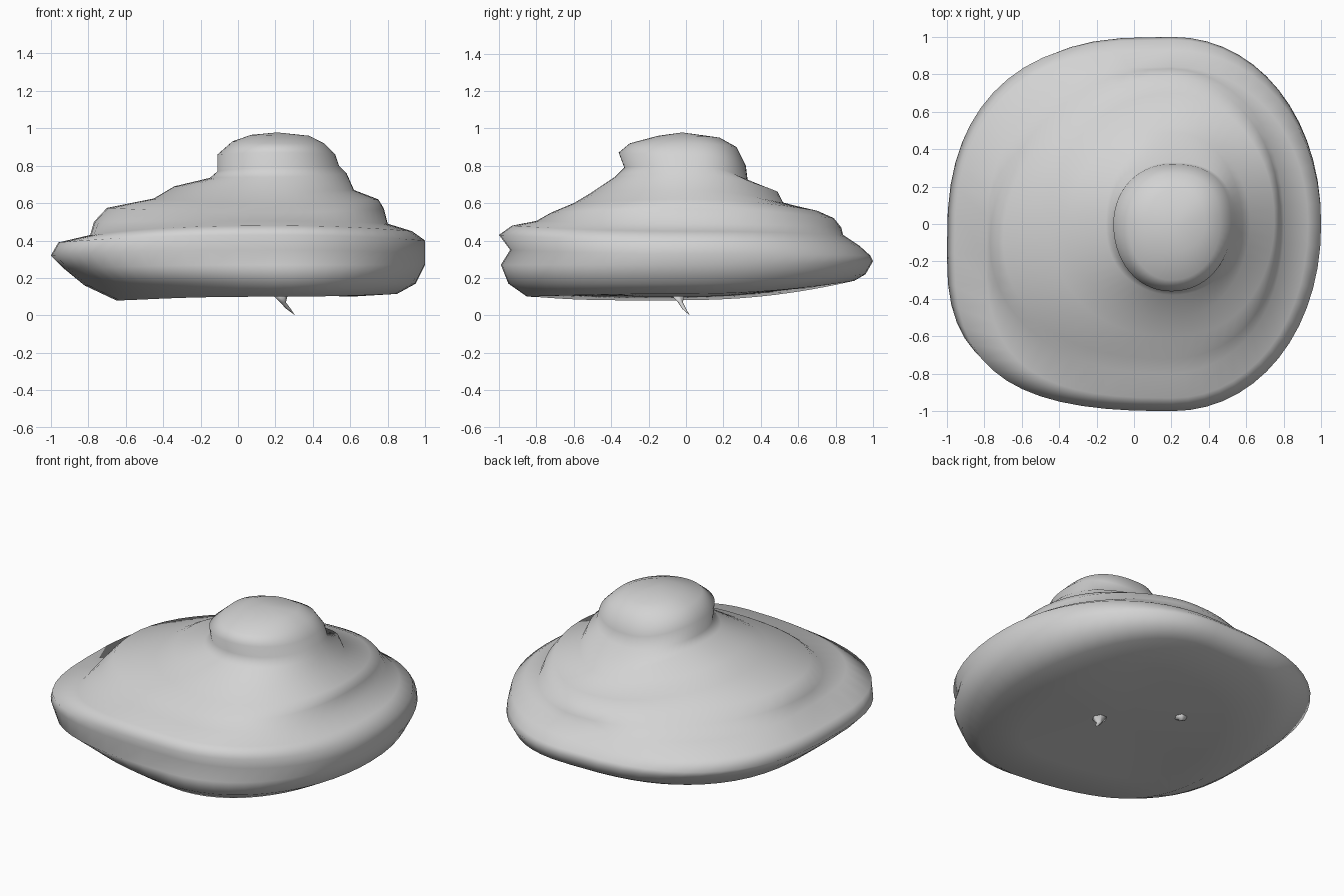
import bpy, bmesh, math
from mathutils import Vector

if "Cube" in bpy.data.objects:
    bpy.data.objects.remove(bpy.data.objects["Cube"])

clay = bpy.data.materials.new("light grey clay")
clay.diffuse_color = (0.65, 0.65, 0.65, 1)
clay.use_nodes = True
clay.node_tree.nodes["Principled BSDF"].inputs["Base Color"].default_value = clay.diffuse_color

AXIS = 0.2      # x of the vertical axis the tiers grow around
SEGS = 56

# Each ring: reach and height to the east, north, west and south
RINGS = [
    (.60, .10, .60, .15, -.50, .105, -.60, .11),
    (.85, .115, .90, .185, -.65, .08, -.85, .10),
    (.95, .17, .96, .22, -.82, .16, -.95, .17),
    (1.0, .27, 1.0, .29, -.93, .25, -.99, .27),
    (1.0, .33, .985, .32, -1.0, .32, -.94, .35),
    (1.0, .40, .93, .37, -.96, .39, -1.0, .43),
    (.93, .45, .84, .43, -.79, .43, -.93, .48),
    (.80, .49, .83, .47, -.77, .50, -.80, .505),
    (.78, .57, .79, .52, -.70, .575, -.72, .55),
    (.75, .62, .70, .56, -.45, .625, -.60, .60),
    (.62, .67, .52, .60, -.34, .69, -.50, .66),
    (.58, .76, .49, .66, -.15, .735, -.38, .74),
    (.54, .80, .33, .72, -.11, .77, -.33, .79),
    (.52, .86, .32, .80, -.11, .86, -.36, .87),
    (.46, .92, .27, .90, -.03, .93, -.30, .92),
    (.38, .96, .18, .95, .07, .965, -.15, .96),
]


def ring_point(i, t):
    """Point on ring i: a four-quadrant superellipse with blended height."""
    ex, ez, ny, nz, wx, wz, sy, sz = RINGS[i]
    c, s = math.cos(t), math.sin(t)
    rx, zx = (ex - AXIS, ez) if c >= 0 else (AXIS - wx, wz)
    ry, zy = (ny, nz) if s >= 0 else (-sy, sz)
    # The brim is squarer at the west corners, the upper tiers are round
    n = 2.08
    if i < 7 and c < 0:
        n = 3.0 if s >= 0 else 2.5
    elif i > 11 and c > 0 and s > 0:
        n = 2.5          # knob bulges to the north east
    # Slight folds in the middle tiers
    grow = 1.0
    if 6 < i < 12:
        grow += 0.012 * math.sin(3 * t + 0.9 * i) * math.sin(2 * t)
    # Lower side is undercut at the south west corner
    if i < 3 and c < 0 and s < 0:
        grow -= 0.14 * c * s
    x = AXIS + grow * rx * math.copysign(abs(c) ** (2 / n), c)
    y = grow * ry * math.copysign(abs(s) ** (2 / n), s)
    # West bulge of the brim leans toward the front
    if c < 0:
        y -= (0.16 if i < 7 else 0.10 if i < 9 else 0) * c * c
    return Vector((x, y, zx * c * c + zy * s * s))


def finish(bm, name):
    bmesh.ops.recalc_face_normals(bm, faces=bm.faces)
    for f in bm.faces:
        f.smooth = True
    me = bpy.data.meshes.new(name)
    bm.to_mesh(me)
    bm.free()
    me.materials.append(clay)
    ob = bpy.data.objects.new(name, me)
    bpy.context.collection.objects.link(ob)
    return ob


def loft(bm, rings, bottom, top):
    """Skin a stack of closed rings and cap it with two fans."""
    loops = [[bm.verts.new(p) for p in r] for r in rings]
    n = len(loops[0])
    for a, b in zip(loops, loops[1:]):
        for k in range(n):
            j = (k + 1) % n
            bm.faces.new((a[k], a[j], b[j], b[k]))
    for loop, tip in ((loops[0], bottom), (loops[-1], top)):
        v = bm.verts.new(tip)
        for k in range(n):
            bm.faces.new((loop[k], loop[(k + 1) % n], v))


# Tiered body with wide brim and rounded knob
body = bmesh.new()
angles = [2 * math.pi * k / SEGS for k in range(SEGS)]
loft(body, [[ring_point(i, t) for t in angles] for i in range(len(RINGS))],
     (0.1, 0, 0.12), (0.21, -0.02, 0.978))
finish(body, "tiered_body")


# Small bent spikes under the floor
def spike(name, path, radii, tip):
    bm = bmesh.new()
    rings = [[Vector(p) + Vector((r * math.cos(a), r * math.sin(a), 0))
              for a in (k * math.pi / 3 for k in range(6))]
             for p, r in zip(path, radii)]
    loft(bm, rings, path[0], tip)
    finish(bm, name)


spike("long_floor_spike", [(.22, -.05, .125), (.24, -.03, .07), (.27, -.01, .035)],
      [.05, .016, .012], (.305, .02, 0))
spike("short_floor_spike", [(-.15, .24, .14), (-.15, .25, .115)],
      [.06, .02], (-.14, .26, .10))
